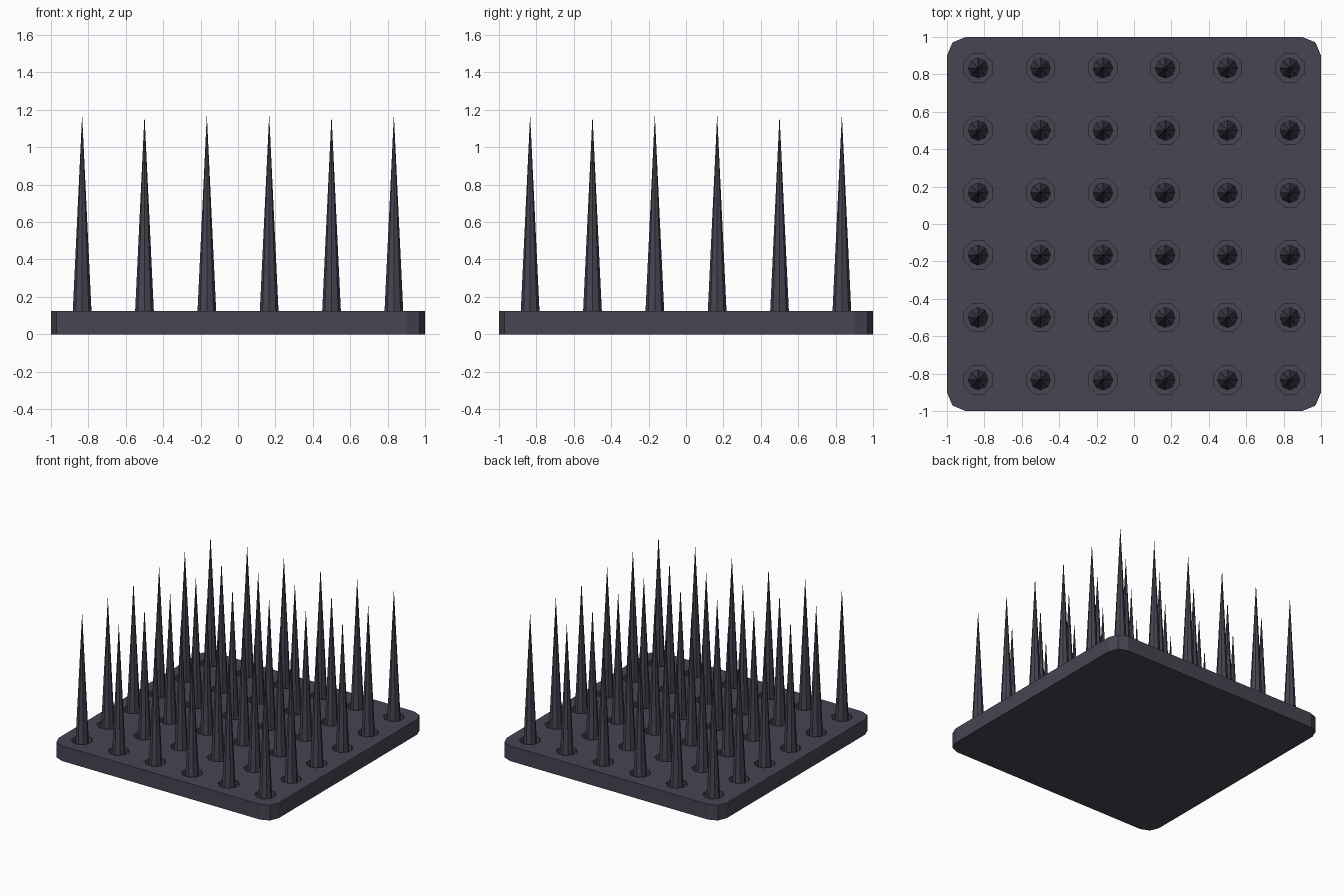
import bpy, bmesh, math
from mathutils import Matrix

if "Cube" in bpy.data.objects:
    bpy.data.objects.remove(bpy.data.objects["Cube"])

N = 6                      # spikes per side
PITCH = 2.0 / N
TOP, FLOOR, TIP = 0.125, 0.04, 1.175
SPOTS = [(-1 + PITCH * (i + 0.5), -1 + PITCH * (j + 0.5))
         for i in range(N) for j in range(N)]

mat = bpy.data.materials.new("dark_metal")
mat.diffuse_color = (0.065, 0.058, 0.085, 1)
mat.use_nodes = True
mat.node_tree.nodes["Principled BSDF"].inputs["Base Color"].default_value = mat.diffuse_color


def finish(name, bm):
    bmesh.ops.recalc_face_normals(bm, faces=bm.faces)
    mesh = bpy.data.meshes.new(name)
    bm.to_mesh(mesh)
    bm.free()
    mesh.materials.append(mat)
    obj = bpy.data.objects.new(name, mesh)
    bpy.context.collection.objects.link(obj)
    return obj


def octagons(name, r_low, r_high, z_low, z_high, turn):
    """One eight-sided cone or prism at every grid spot."""
    bm = bmesh.new()
    for x, y in SPOTS:
        place = (Matrix.Translation((x, y, (z_low + z_high) / 2))
                 @ Matrix.Rotation(turn, 4, 'Z'))
        bmesh.ops.create_cone(bm, cap_ends=True, segments=8, radius1=r_low,
                              radius2=r_high, depth=z_high - z_low, matrix=place)
    return finish(name, bm)


# Base plate with two-segment rounded corners
bm = bmesh.new()
R = 0.1
outline = []
for k, (sx, sy) in enumerate([(1, 1), (-1, 1), (-1, -1), (1, -1)]):
    for s in range(3):
        a = math.radians(90 * k + 45 * s)
        outline.append(bm.verts.new((sx * (1 - R) + R * math.cos(a),
                                     sy * (1 - R) + R * math.sin(a), 0)))
face = bm.faces.new(outline)
ext = bmesh.ops.extrude_face_region(bm, geom=[face], use_keep_orig=True)
bmesh.ops.translate(bm, vec=(0, 0, TOP),
                    verts=[v for v in ext["geom"] if isinstance(v, bmesh.types.BMVert)])
plate = finish("base_plate", bm)

# Octagonal sockets sunk into the plate
hole_r = 0.075 / math.cos(math.pi / 8)
cutter = octagons("socket_cutter", hole_r, hole_r, FLOOR, TOP + 0.1, math.pi / 8)
mod = plate.modifiers.new("sockets", 'BOOLEAN')
mod.operation = 'DIFFERENCE'
mod.solver = 'EXACT'
mod.object = cutter
bpy.context.view_layer.objects.active = plate
plate.select_set(True)
bpy.ops.object.modifier_apply(modifier=mod.name)
bpy.data.objects.remove(cutter)

# Tall spikes rising from the sockets
octagons("spikes", 0.054, 0.0, FLOOR, TIP, 0)
